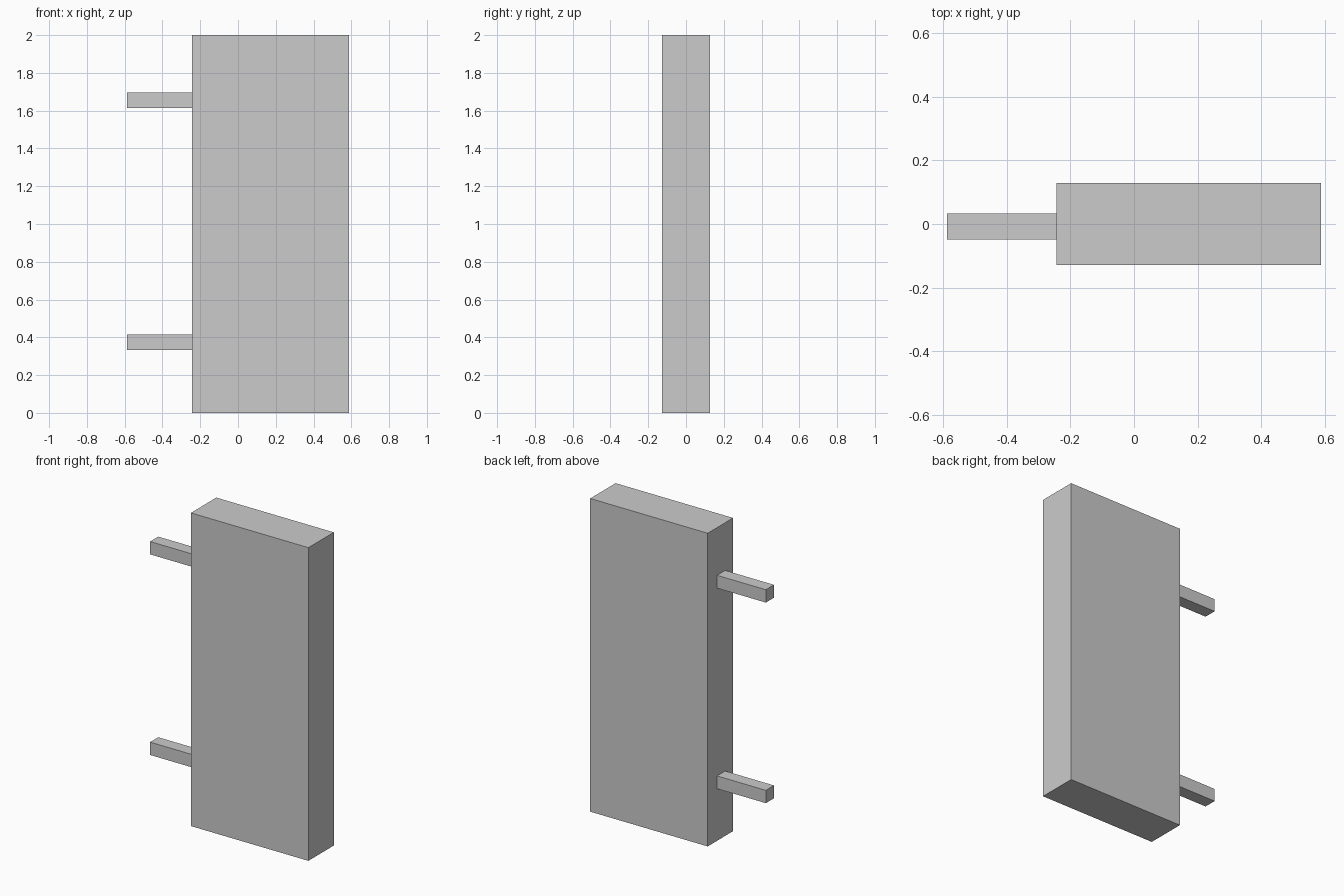
import bpy

if "Cube" in bpy.data.objects:
    bpy.data.objects.remove(bpy.data.objects["Cube"])


def box(name, x, y, z):
    """Add a box spanning the given (min, max) ranges."""
    spans = (x, y, z)
    bpy.ops.mesh.primitive_cube_add(size=1, location=[(a + b) / 2 for a, b in spans])
    obj = bpy.context.object
    obj.name = name
    obj.scale = [b - a for a, b in spans]
    bpy.ops.object.transform_apply(location=False, rotation=False, scale=True)
    return obj


PANEL_LEFT = -0.243

# Upright slab
box("panel", (PANEL_LEFT, 0.587), (-0.128, 0.128), (0.0, 2.0))

# Two square arms projecting from the left edge
for name, z in (("lower_arm", 0.373), ("upper_arm", 1.654)):
    box(name, (-0.587, PANEL_LEFT), (-0.049, 0.033), (z - 0.041, z + 0.041))
